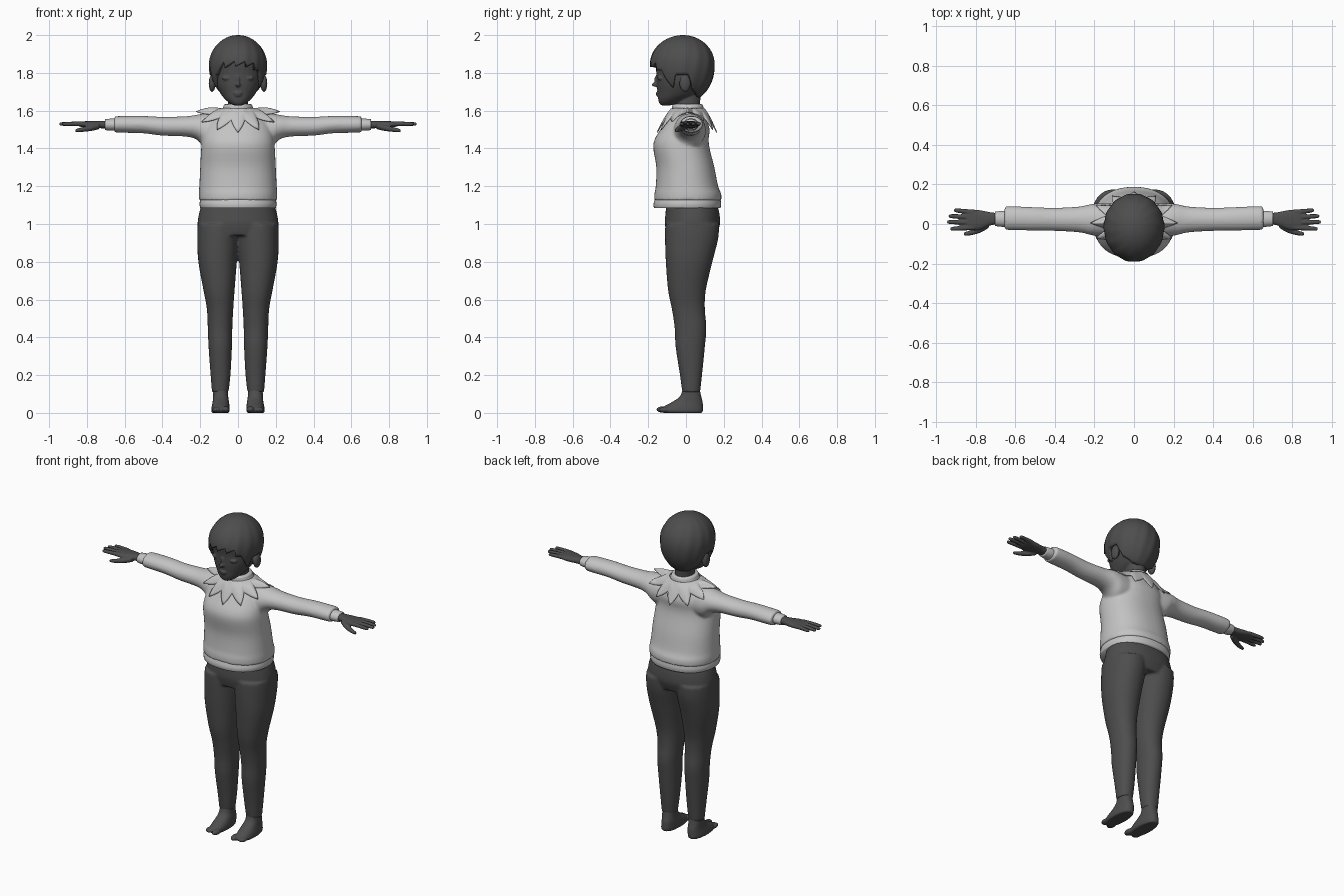
import bpy, bmesh, math
from mathutils import Matrix, Vector


def material(name, v):
    m = bpy.data.materials.new(name)
    m.diffuse_color = (v, v, v, 1)
    return m


DARK = material("dark grey", 0.075)
LIGHT = material("light grey", 0.55)


def catmull(a, b, c, d, t):
    return [0.5 * (2 * q + (r - p) * t + (2 * p - 5 * q + 4 * r - s) * t * t
                   + (3 * q - p - 3 * r + s) * t ** 3) for p, q, r, s in zip(a, b, c, d)]


def loft(bm, rings, axis="z", side=1, power=2.0, n=32, steps=4):
    """Rings are (position, u0, u1, v0, v1); u, v are x, y on axis z and y, z on axis x."""
    fine = []
    for i in range(len(rings) - 1):
        q = [rings[max(i - 1, 0)], rings[i], rings[i + 1], rings[min(i + 2, len(rings) - 1)]]
        fine += [catmull(*q, k / steps) for k in range(steps)]
    fine.append(rings[-1])
    loops = []
    for p, u0, u1, v0, v1 in fine:
        loop = []
        for k in range(n):
            a = 2 * math.pi * k / n
            c, s = math.cos(a), math.sin(a)
            u = (u0 + u1) / 2 + (u1 - u0) / 2 * math.copysign(abs(c) ** (2 / power), c)
            v = (v0 + v1) / 2 + (v1 - v0) / 2 * math.copysign(abs(s) ** (2 / power), s)
            x, y, z = (u, v, p) if axis == "z" else (p, u, v)
            loop.append(bm.verts.new((x * side, y, z)))
        loops.append(loop)
    for lo, hi in zip(loops, loops[1:]):
        for k in range(n):
            bm.faces.new((lo[k], lo[(k + 1) % n], hi[(k + 1) % n], hi[k]))
    bm.faces.new(loops[0])
    bm.faces.new(loops[-1])


def ball(bm, loc, size):
    bmesh.ops.create_uvsphere(bm, u_segments=24, v_segments=14, radius=1,
                              matrix=Matrix.Translation(loc) @ Matrix.Diagonal((*size, 1)))


def finish(name, bm, mat, voxel=0, smooth=3):
    bmesh.ops.recalc_face_normals(bm, faces=bm.faces[:])
    me = bpy.data.meshes.new(name)
    bm.to_mesh(me)
    bm.free()
    for f in me.polygons:
        f.use_smooth = True
    me.materials.append(mat)
    ob = bpy.data.objects.new(name, me)
    bpy.context.collection.objects.link(ob)
    if voxel:   # fuse overlapping lofts into one skin
        r = ob.modifiers.new("fuse", "REMESH")
        r.mode = "VOXEL"
        r.voxel_size = voxel
        r.use_smooth_shade = True
        s = ob.modifiers.new("soften", "SMOOTH")
        s.factor = 0.5
        s.iterations = smooth
    return ob


# sweater: torso, neckband, sleeves
bm = bmesh.new()
loft(bm, [(1.125, -.207, .207, -.168, .188), (1.16, -.208, .208, -.167, .186),
          (1.2, -.205, .205, -.16, .17), (1.3, -.2, .2, -.157, .15),
          (1.4, -.195, .195, -.173, .125), (1.45, -.19, .19, -.165, .12),
          (1.5, -.18, .18, -.135, .125), (1.55, -.155, .155, -.1, .11),
          (1.585, -.115, .115, -.075, .095), (1.605, -.085, .085, -.07, .09)], power=2.25, n=48)
loft(bm, [(1.57, -.08, .08, -.075, .095), (1.61, -.08, .08, -.075, .095),
          (1.635, -.075, .075, -.072, .088)])
for s in (1, -1):
    loft(bm, [(.08, -.07, .1, 1.4, 1.58), (.17, -.065, .105, 1.405, 1.585),
              (.22, -.055, .1, 1.448, 1.578), (.28, -.042, .088, 1.463, 1.57),
              (.4, -.035, .082, 1.468, 1.567), (.5, -.033, .085, 1.48, 1.572),
              (.6, -.031, .089, 1.483, 1.572), (.655, -.03, .088, 1.485, 1.57)],
         axis="x", side=s)
sweater = finish("sweater", bm, LIGHT, .008, 4)

# waistband and cuffs
bm = bmesh.new()
loft(bm, [(1.085, -.2, .2, -.17, .183), (1.105, -.204, .204, -.172, .186),
          (1.13, -.2, .2, -.165, .183)], power=2.25, n=48)
finish("waistband", bm, LIGHT)
bm = bmesh.new()
for s in (1, -1):
    loft(bm, [(.63, -.014, .066, 1.494, 1.558), (.67, -.014, .066, 1.494, 1.558),
              (.703, -.01, .062, 1.497, 1.555)], axis="x", side=s)
finish("cuffs", bm, LIGHT)

# zigzag collar with twelve points, draped over the sweater
bm = bmesh.new()
COLS, ROWS = 120, 8
grid = []
for k in range(COLS):
    a = 2 * math.pi * k / COLS
    c, s = math.cos(a), math.sin(a)
    ph = (k / 10) % 1
    point = abs(2 * ph - 1)
    inner = Vector((.083 * c, .01 + .087 * s, 1.612))
    valley = Vector((.14 * c, .008 + .125 * s, 1.59 - .04 * abs(s)))
    tip = Vector((.222 * c, .005 + .16 * s, 1.597 - .112 * abs(s)))
    outer = valley.lerp(tip, point)
    col = []
    for j in range(ROWS + 1):
        t = j / ROWS
        p = inner.lerp(outer, t)
        p.z += .012 * math.sin(math.pi * t)
        col.append(bm.verts.new(p))
    grid.append(col)
for k in range(COLS):
    a, b = grid[k], grid[(k + 1) % COLS]
    for j in range(ROWS):
        bm.faces.new((a[j], a[j + 1], b[j + 1], b[j]))
collar = finish("collar", bm, LIGHT)
w = collar.modifiers.new("drape", "SHRINKWRAP")
w.target = sweater
w.wrap_mode = "OUTSIDE"
w.offset = .007
collar.modifiers.new("thickness", "SOLIDIFY").thickness = .005

# trousers: hips and two legs
bm = bmesh.new()
loft(bm, [(.94, -.2, .2, -.1, .16), (1.0, -.214, .214, -.112, .18),
          (1.06, -.205, .205, -.108, .176), (1.1, -.192, .192, -.105, .165)], power=2.2, n=48)
for s in (1, -1):
    loft(bm, [(.11, .05, .138, -.02, .075), (.2, .04, .145, -.032, .085),
              (.35, .032, .156, -.055, .1), (.45, .03, .16, -.06, .108),
              (.55, .025, .165, -.075, .1), (.65, .018, .183, -.095, .105),
              (.8, .006, .21, -.107, .14), (.92, -.005, .216, -.111, .17),
              (1.0, -.01, .214, -.11, .176)], side=s, power=2.15)
finish("trousers", bm, DARK, .008, 3)

# feet with a big toe
bm = bmesh.new()
for s in (1, -1):
    loft(bm, [(0, .05, .136, -.12, .085), (.012, .045, .142, -.135, .09),
              (.035, .045, .139, -.115, .09), (.06, .048, .134, -.07, .088),
              (.09, .052, .132, -.03, .08), (.14, .053, .13, -.015, .07)],
         side=s, power=2.3)
    ball(bm, (s * .066, -.12, .018), (.022, .037, .017))
    ball(bm, (s * .112, -.112, .016), (.026, .034, .015))
finish("feet", bm, DARK, .005, 2)

# hands: palm, four fingers and a thumb
bm = bmesh.new()
FINGERS = [(.06, .069, .912), (.034, .04, .938), (.008, .01, .946), (-.018, -.024, .93)]
for s in (1, -1):
    loft(bm, [(.68, .0, .054, 1.505, 1.547), (.73, -.008, .06, 1.507, 1.546),
              (.78, -.028, .07, 1.508, 1.545), (.83, -.032, .073, 1.514, 1.543),
              (.85, -.026, .068, 1.52, 1.54)], axis="x", side=s, power=2.4)
    for y0, y1, x in FINGERS:
        loft(bm, [(.81, y0 - .013, y0 + .013, 1.517, 1.542),
                  ((.81 + x) / 2, (y0 + y1) / 2 - .012, (y0 + y1) / 2 + .012, 1.519, 1.542),
                  (x - .012, y1 - .010, y1 + .010, 1.52, 1.539),
                  (x, y1 - .005, y1 + .005, 1.525, 1.535)], axis="x", side=s, n=16)
    loft(bm, [(.735, -.02, .02, 1.502, 1.535), (.78, -.045, -.01, 1.492, 1.523),
              (.83, -.058, -.032, 1.487, 1.511), (.86, -.06, -.042, 1.487, 1.503)],
         axis="x", side=s, n=16)
finish("hands", bm, DARK, .004, 2)

# head: skull, neck, nose, lips, eyelids, ears
bm = bmesh.new()
loft(bm, [(1.628, -.02, .02, -.128, -.085), (1.637, -.04, .04, -.14, -.05),
          (1.66, -.068, .068, -.147, .0), (1.69, -.092, .092, -.15, .06),
          (1.74, -.118, .118, -.155, .105), (1.8, -.131, .131, -.157, .128),
          (1.86, -.135, .135, -.162, .13), (1.92, -.112, .112, -.135, .108),
          (1.96, -.07, .07, -.09, .07)], power=2.15)
loft(bm, [(1.58, -.056, .056, -.055, .075), (1.64, -.054, .054, -.055, .075),
          (1.72, -.056, .056, -.05, .08)])
ball(bm, (0, -.158, 1.738), (.013, .024, .012))
ball(bm, (0, -.152, 1.76), (.009, .016, .03))
ball(bm, (0, -.148, 1.693), (.024, .013, .006))
ball(bm, (0, -.146, 1.682), (.02, .013, .006))
for s in (1, -1):
    ball(bm, (s * .055, -.135, 1.772), (.03, .016, .012))
    ball(bm, (s * .137, -.005, 1.745), (.018, .03, .046))
finish("head", bm, DARK, .005, 2)

# hair: cap with a jagged fringe, sideburns and nape
EDGE = [(0, 1.845), (.55, 1.84), (.85, 1.81), (1.05, 1.75), (1.2, 1.715), (1.32, 1.79),
        (1.75, 1.79), (1.95, 1.71), (2.4, 1.675), (3.2, 1.66)]


def edge(a):
    b = abs(a)
    for (p, zp), (q, zq) in zip(EDGE, EDGE[1:]):
        if p <= b <= q:
            z = zp + (zq - zp) * (b - p) / (q - p)
            break
    if b < .9:
        z += .035 * ((a * 2.6 + .3) % 1) - .015     # swept locks
    return z


bm = bmesh.new()
N, M, ZC = 144, 22, 1.84
top = bm.verts.new((0, -.015, 2))
cols = []
for i in range(N):
    a = -math.pi + 2 * math.pi * i / N
    d = edge(a) - ZC
    last = math.acos(d / (.16 if d > 0 else .2))
    col = []
    for j in range(1, M + 1):
        f = last * j / M
        h = math.cos(f)
        r = math.sin(f) * (1 + .009 * math.sin(14 * a + 3 * f) * math.sin(f))
        ry = .177 if abs(a) < math.pi / 2 else .168
        col.append(bm.verts.new((.153 * r * math.sin(a), -.015 - ry * r * math.cos(a),
                                 ZC + h * (.16 if h > 0 else .2))))
    cols.append(col)
for i in range(N):
    a, b = cols[i], cols[(i + 1) % N]
    bm.faces.new((top, a[0], b[0]))
    for j in range(M - 1):
        bm.faces.new((a[j], a[j + 1], b[j + 1], b[j]))
hair = finish("hair", bm, DARK)
t = hair.modifiers.new("thickness", "SOLIDIFY")
t.thickness = .018
t.offset = -1
